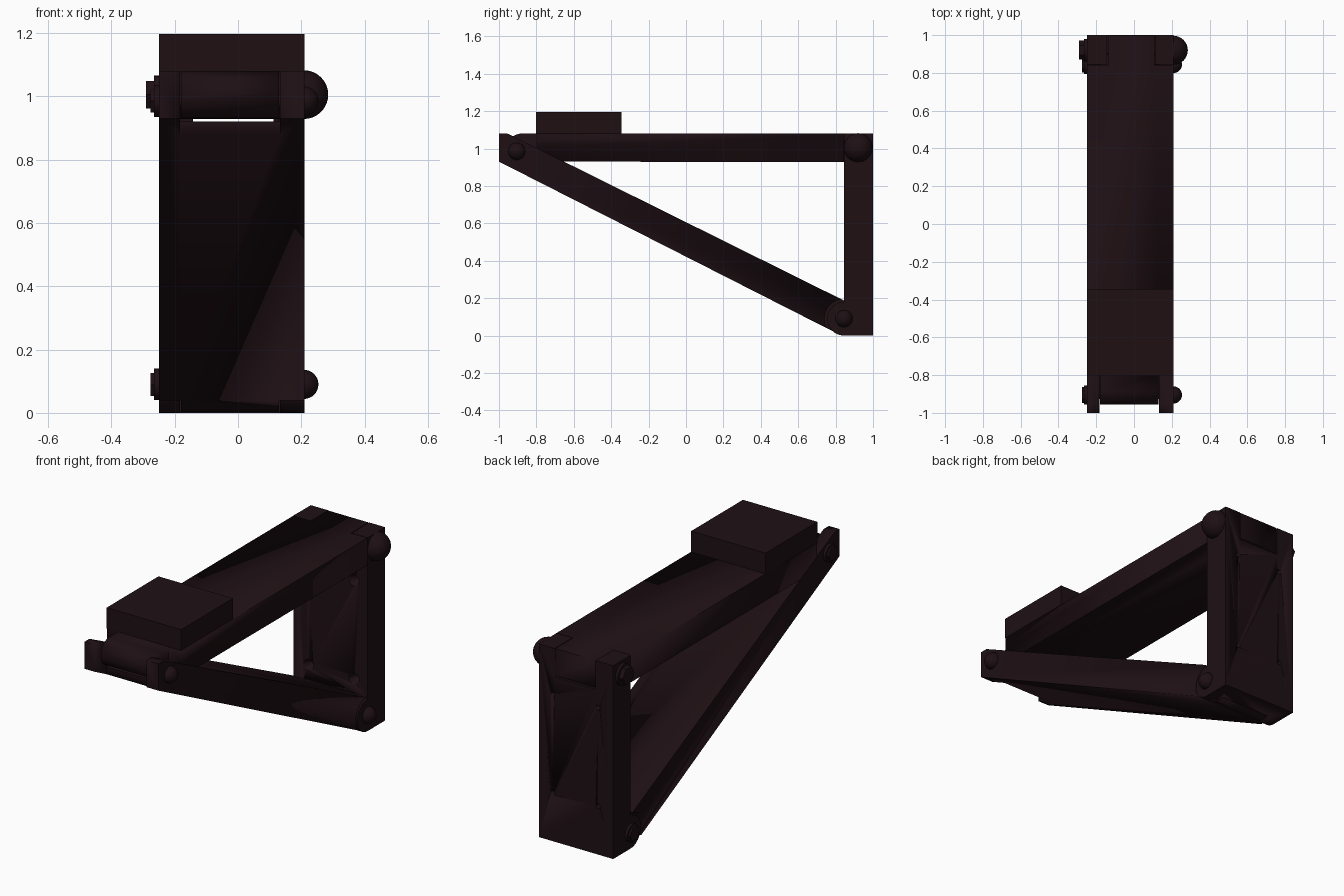
import bpy, bmesh, math
from mathutils import Matrix

if "Cube" in bpy.data.objects:
    bpy.data.objects.remove(bpy.data.objects["Cube"])

XL, XR = -0.25, 0.21            # full bracket width
TL, TR = -0.18, 0.13            # hinge tongue width

mat = bpy.data.materials.new("dark_finish")
mat.diffuse_color = (0.013, 0.005, 0.007, 1)
mat.use_nodes = True
mat.node_tree.nodes["Principled BSDF"].inputs["Base Color"].default_value = mat.diffuse_color


def finish(name, bm, smooth=True):
    bmesh.ops.recalc_face_normals(bm, faces=bm.faces[:])
    me = bpy.data.meshes.new(name)
    bm.to_mesh(me)
    bm.free()
    me.materials.append(mat)
    ob = bpy.data.objects.new(name, me)
    bpy.context.collection.objects.link(ob)
    bpy.context.view_layer.objects.active = ob
    if smooth:
        bpy.ops.object.select_all(action='DESELECT')
        ob.select_set(True)
        bpy.ops.object.shade_smooth_by_angle(angle=math.radians(30))
    return ob


def prism(name, pts, x0, x1):
    """Extrude a (y, z) outline from x0 to x1."""
    bm = bmesh.new()
    face = bm.faces.new([bm.verts.new((x0, y, z)) for y, z in pts])
    out = bmesh.ops.extrude_face_region(bm, geom=[face])
    bmesh.ops.translate(bm, vec=(x1 - x0, 0, 0),
                        verts=[v for v in out["geom"] if isinstance(v, bmesh.types.BMVert)])
    return finish(name, bm)


def arc(cy, cz, r, a0, a1, n=16):
    return [(cy + r * math.cos(math.radians(a0 + (a1 - a0) * i / n)),
             cz + r * math.sin(math.radians(a0 + (a1 - a0) * i / n))) for i in range(n + 1)]


def rect(y0, y1, z0, z1):
    return [(y0, z0), (y1, z0), (y1, z1), (y0, z1)]


def cut(ob, *cutters):
    for c in cutters:
        m = ob.modifiers.new("cut", 'BOOLEAN')
        m.operation, m.solver, m.object = 'DIFFERENCE', 'EXACT', c
        bpy.context.view_layer.objects.active = ob
        bpy.ops.object.modifier_apply(modifier=m.name)
        bpy.data.objects.remove(c)


def cone(bm, r1, r2, depth, axis, loc, seg=32):
    rot = Matrix.Rotation(math.pi / 2, 4, 'Y') if axis == 'X' else Matrix.Rotation(-math.pi / 2, 4, 'X')
    bmesh.ops.create_cone(bm, cap_ends=True, segments=seg, radius1=r1, radius2=r2,
                          depth=depth, matrix=Matrix.Translation(loc) @ rot)


LOW = (0.845, 0.09)             # lower hinge
FRONT = (-0.905, 0.985)         # front hinge
TOP = (0.92, 1.005)             # upper hinge

# wall plate with rounded lower ears
plate = prism("wall_plate", [(1, 0), (1, 1.08), (0.845, 1.08)] + arc(*LOW, 0.09, 90, 270), XL, XR)
cut(plate,
    prism("c", arc(*LOW, 0.1, 0, 350, 35), TL - 0.003, TR + 0.003),
    prism("c", rect(0.8, 1.1, 0.92, 1.2), -0.142, 0.112))
# countersunk screw holes
for x in (-0.155, 0.125):
    for z in (0.27, 0.82):
        for r1, r2, d, y in ((0.013, 0.013, 0.3, 0.92), (0.034, 0.013, 0.05, 0.865)):
            bm = bmesh.new()
            cone(bm, r1, r2, d, 'Y', (x, y, z), 20)
            cut(plate, finish("c", bm))

# horizontal arm, narrowed to a tongue at both ends
arm = prism("shelf_arm", arc(-0.88, 1.005, 0.075, 90, 270) + [(0.998, 0.928), (0.998, 1.08)], XL, XR)
shoulder = [(-1.1, 0.85), (-0.5, 0.85), (-0.66, 0.935), (-0.8, 1.003), (-0.8, 1.2), (-1.1, 1.2)]
for x0, x1, t0, t1 in ((XL - 0.1, TL, XL - 0.1, -0.138), (TR, XR + 0.1, 0.108, XR + 0.1)):
    cut(arm, prism("c", shoulder, x0, x1),
        prism("c", rect(0.842, 1.1, 0.8, 1.2), t0, t1))

# raised block on the arm
prism("top_block", rect(-0.803, -0.345, 1.079, 1.196), XL, XR)

# diagonal brace: fork in front, tongue at the wall
brace = prism("diagonal_brace", [(-1, 0.93), (-1, 1.08), (-0.955, 1.08)]
              + arc(*LOW, 0.087, 63, -117), XL, XR)
slot = [(-1.1, 0.8), (-0.9, 0.8), (-0.9, 0.92), (-0.5, 0.92), (-0.5, 1.2), (-1.1, 1.2)]
cut(brace, prism("c", slot, TL - 0.003, TR + 0.003))
ear_gap = [(1.1, -0.1), (1.1, 0.3), (0.843, 0.3)] + arc(*LOW, 0.105, 90, 220) + [(0.765, -0.1)]
for x0, x1 in ((XL - 0.1, TL), (TR, XR + 0.1)):
    cut(brace, prism("c", ear_gap, x0, x1))

# hinge bolts: domed head, shaft, washer, hex nut
for name, (y, z), r, nut in (("upper_bolt", TOP, 0.077, 0.29),
                             ("front_bolt", FRONT, 0.046, 0.276),
                             ("lower_bolt", LOW, 0.046, 0.276)):
    bm = bmesh.new()
    bmesh.ops.create_uvsphere(bm, u_segments=32, v_segments=16, radius=r,
                              matrix=Matrix.Translation((XR - 0.002, y, z))
                              @ Matrix.Rotation(math.pi / 2, 4, 'Y'))
    bmesh.ops.bisect_plane(bm, geom=bm.verts[:] + bm.edges[:] + bm.faces[:],
                           plane_co=(XR - 0.003, 0, 0), plane_no=(-1, 0, 0), clear_outer=True)
    s = 1.2 if r > 0.05 else 1
    cone(bm, 0.022 * s, 0.022 * s, XR - XL, 'X', ((XL + XR) / 2, y, z), 24)
    cone(bm, 0.05 * s, 0.05 * s, 0.026, 'X', (XL - 0.006 + 0.004, y, z))
    cone(bm, 0.042 * s, 0.042 * s, nut + XL, 'X', (-(nut - XL) / 2, y, z), 6)
    finish(name, bm)
